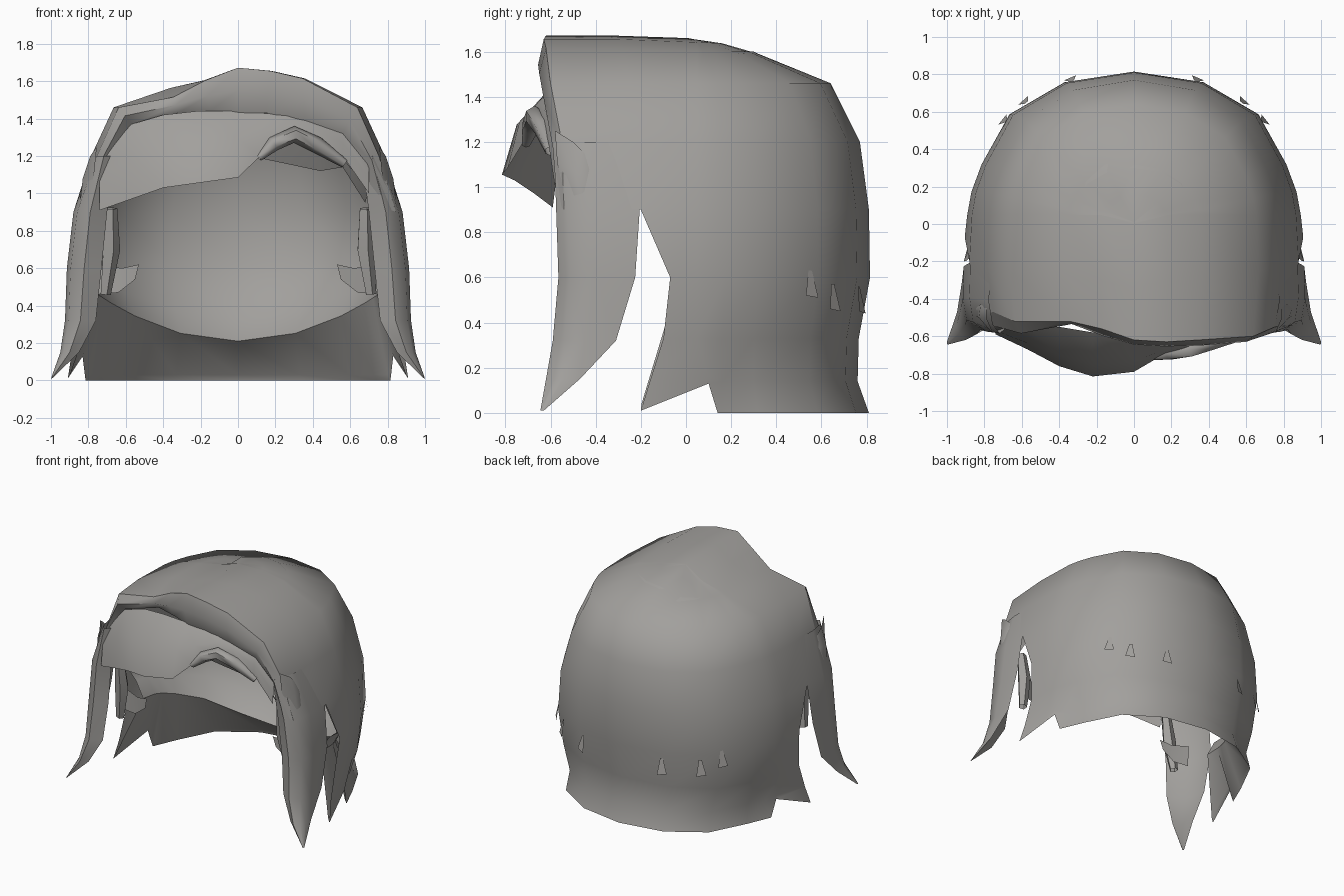
import bpy, bmesh, math
from mathutils import Vector

if "Cube" in bpy.data.objects:
    bpy.data.objects.remove(bpy.data.objects["Cube"])

hair = bpy.data.materials.new("ash_grey_hair")
hair.diffuse_color = (0.36, 0.35, 0.335, 1)
hair.use_nodes = True
hair.node_tree.nodes["Principled BSDF"].inputs["Base Color"].default_value = hair.diffuse_color


def sheet(name, rows, skip=None, closed=False, angle=60, flip=False):
    """Skin a grid of points; skip(i, j) leaves a face out."""
    bm = bmesh.new()
    grid = [[bm.verts.new(p) for p in r] for r in rows]
    n = len(rows[0])
    for i in range(len(rows) - 1):
        for j in range(n if closed else n - 1):
            if skip and skip(i, j):
                continue
            k = (j + 1) % n
            quad = [grid[i][j], grid[i + 1][j], grid[i + 1][k], grid[i][k]]
            bm.faces.new(quad[::-1] if flip else quad)
    bmesh.ops.remove_doubles(bm, verts=bm.verts, dist=0.0005)
    bmesh.ops.delete(bm, geom=[v for v in bm.verts if not v.link_faces], context='VERTS')
    if closed:
        bmesh.ops.recalc_face_normals(bm, faces=bm.faces)
    me = bpy.data.meshes.new(name)
    bm.to_mesh(me)
    bm.free()
    me.materials.append(hair)
    ob = bpy.data.objects.new(name, me)
    bpy.context.collection.objects.link(ob)
    bpy.context.view_layer.objects.active = ob
    bpy.ops.object.select_all(action='DESELECT')
    ob.select_set(True)
    bpy.ops.object.shade_smooth_by_angle(angle=math.radians(angle))
    return ob


def mirrored(pts, s):
    return [(s * x, y, z) for x, y, z in pts]


def ring(z, w, yb, yl, yr, y1):
    """Horseshoe around the head, open at the front, left end to right end."""
    ym = min(0.05, yb * 0.3)
    y1 = min(y1, ym - 0.05)
    half = [(w * .96, yr, z), (w, y1, z), (w * .985, ym, z), (w * .96, .2 * yb + .01, z),
            (w * .90, .38 * yb + .01, z), (w * .735, .72 * yb, z), (w * .41, .93 * yb, z)]
    pts = mirrored(half, -1) + [(0, yb, z)] + half[::-1]
    pts[0] = (-w * .96, yl, z)
    out = []
    for x, y, q in pts:
        if q > 1.6:
            q -= .04 * max(0, y + .3)      # crown slopes gently to the back
        if x < -.1 and z > 1.5:
            q -= .05                       # lower side of the parting
        out.append((x, y, q))
    return out


# Outer shell: crown down to the nape, slit at each side below ear height
shell = [ring(*r) for r in [
    (1.672, 0, 0, -.62, -.62, -.35), (1.655, .18, .16, -.56, -.63, -.30), (1.615, .36, .32, -.52, -.62, -.28),
    (1.46, .665, .64, -.52, -.60, -.25), (1.20, .785, .77, -.47, -.55, -.22), (.90, .88, .81, -.50, -.54, -.20),
    (.60, .905, .815, -.56, -.56, -.07), (.33, .88, .765, -.56, -.56, -.10), (.14, .81, .76, -.56, -.56, -.15),
    (0, .82, .81, -.56, -.56, -.20)]]
x, y, z = shell[2][0]
shell[2][0] = (x, y, z - .05)              # notch where the parting meets the front
last = len(shell[0]) - 1
for s, j in ((-1, 1), (1, last - 1)):
    shell[-1][j] = (s * .91, -.20, .01)
    shell[-2][j] = (s * .89, -.16, .14)
    shell[-1][j - s] = (s * .83, .10, .13)
    shell[-2][j - s] = (s * .835, .10, .16)
    shell[-1][j - 2 * s] = (s * .815, .14, 0)
sheet("crown_and_nape", shell, skip=lambda i, j: i >= 5 and j in (0, last - 1))

# Inner scalp layer, folding forward to a curved lip above the neck
scalp = []
base = [(1.60, .34, .30), (1.44, .645, .62), (1.19, .765, .75), (.90, .86, .79), (.62, .87, .77)]
for z, w, yb in base:
    scalp.append(ring(z, w, yb, -.45, -.45, -.19 if z > .8 else -.05)[1:-1])
for w, yb, z0 in ((.81, .66, .33), (.75, .52, .21)):
    edge = ring(.21, w, yb, -.4, -.4, -.07)[1:-1]
    scalp.append([(x, y, z0 + .25 * (abs(x) / w) ** 2) for x, y, z in edge])
sheet("scalp_layer", scalp)
# Underside of the nape, from the lip down to the hem
hem = [(x * .985, y * .985, z + .03) for x, y, z in shell[-1][1:-1]]
sheet("nape_underside", [scalp[-1], hem, shell[-1][1:-1]])

# Rolled front rim, from left temple over the top to right temple
rows = shell[:6]
rim = [r[0] for r in rows[::-1]] + [r[-1] for r in rows[1:]]
lower = [(-.72, .95), (-.71, 1.15), (-.57, 1.37), (-.32, 1.43), (-.15, 1.44), (0, 1.43),
         (.15, 1.43), (.36, 1.39), (.56, 1.32), (.68, 1.15), (.72, .95)]
fronts = [-.56, -.55, -.585, -.535, -.60, -.645, -.655, -.65, -.63, -.59, -.57]
bulge, inner = [], []
for (x, y, z), (a, b), f in zip(rim, lower, fronts):
    bulge.append((.5 * x + .5 * a, f, .5 * z + .5 * b))
    inner.append((a, f + .04, b))
sheet("front_roll", [rim, bulge, inner], flip=True)

# Swept fringe: x, top z, bottom z, top y, bottom y
fringe = [(-.74, 1.18, .91, -.52, -.59), (-.57, 1.37, .97, -.55, -.67), (-.40, 1.42, 1.03, -.55, -.76),
          (-.22, 1.44, 1.055, -.58, -.815), (0, 1.44, 1.085, -.60, -.79), (.12, 1.43, 1.20, -.61, -.72),
          (.26, 1.42, 1.32, -.61, -.67), (.40, 1.38, 1.31, -.60, -.64), (.56, 1.32, 1.20, -.59, -.61),
          (.70, 1.15, 1.00, -.56, -.58)]
top = [(x, a, t) for x, t, b, a, c in fringe]
mid = [(x, a + (c - a) * .72, t + (b - t) * .42) for x, t, b, a, c in fringe]
low = [(x, c, b) for x, t, b, a, c in fringe]
sheet("fringe", [top, mid, low])


def tube(name, path, radii, sides=6, s=1):
    """Tapered strand along a path."""
    out = []
    pts = [Vector(p) for p in mirrored(path, s)]
    for i, p in enumerate(pts):
        d = (pts[min(i + 1, len(pts) - 1)] - pts[max(i - 1, 0)]).normalized()
        u = d.cross(Vector((0, 1, 0))).normalized()
        v = d.cross(u)
        out.append([p + radii[i] * (u * math.cos(t) + v * math.sin(t))
                    for t in [2 * math.pi * k / sides for k in range(sides)]])
    return sheet(name, out, closed=True)


# Curl at the end of the fringe
tube("fringe_curl", [(.11, -.71, 1.19), (.19, -.69, 1.265), (.30, -.67, 1.315), (.42, -.63, 1.26), (.57, -.60, 1.16)],
     [.02, .04, .045, .045, .025])
# Shadowed layer below the curl
sheet("curl_underlayer", [[(.12, -.60, 1.24), (.32, -.60, 1.30), (.55, -.57, 1.20), (.70, -.54, 1.02)],
                          [(.11, -.56, 1.19), (.44, -.52, 1.12), (.56, -.50, 1.14), (.68, -.48, .95)]])

# Face-framing locks: z, inner x, outer x, front y, back y
lock = [(1.20, .66, .775, -.585, -.25), (.90, .70, .88, -.575, -.205), (.60, .73, .915, -.565, -.225),
        (.32, .76, .925, -.59, -.31), (.15, .85, .95, -.62, -.47), (.01, .995, 1.0, -.645, -.63)]
for s, side in ((-1, "left"), (1, "right")):
    loops = []
    for z, a, b, f, k in lock:
        d, t = min(.05, (k - f) / 4), min(.04, (b - a) / 3)
        loops.append(mirrored([(a, f + d, z), ((a + b) / 2, f, z), (b - t / 2, f + d, z),
                               (b, (f + k) / 2, z), (b - t / 8, k, z), (b - t, (f + k) / 2, z)], s))
    sheet(side + "_front_lock", loops, closed=True)
    # Small pointed strand lying over the temple
    sheet(side + "_temple_strand", [mirrored(r, s) for r in (
        [(.755, -.58, 1.25), (.79, -.50, 1.20), (.785, -.42, 1.12)],
        [(.77, -.57, 1.10), (.83, -.50, 1.08), (.82, -.43, 1.07)],
        [(.81, -.51, .95), (.845, -.495, .945), (.845, -.45, .98)])], flip=s < 0)
    # Strands hanging inside, in front of the ear
    tube(side + "_inner_strand", [(.68, -.45, .92), (.68, -.42, .70), (.71, -.40, .46)], [.035, .05, .03], 5, s)
    sheet(side + "_ear_tuft", [mirrored(r, s) for r in (
        [(.75, -.28, .62), (.62, -.32, .60), (.53, -.34, .62)],
        [(.75, -.29, .46), (.64, -.32, .47), (.55, -.33, .54)])])
    # Short spikes poking out at the back
    for k, (x, y, z) in enumerate([(.685, .55, .63), (.575, .65, .57), (.33, .765, .56)]):
        n = Vector((x, y, 0)).normalized()
        t = Vector((-n.y, n.x, 0))
        p = Vector((x, y, z))
        tri = [[p - t * .01, p + t * .01], [p - t * .04 + n * .02 - Vector((0, 0, .11)),
                                            p + t * .03 + n * .02 - Vector((0, 0, .12))]]
        sheet("%s_back_spike_%d" % (side, k + 1), [mirrored(r, s) for r in tri], flip=s < 0)
